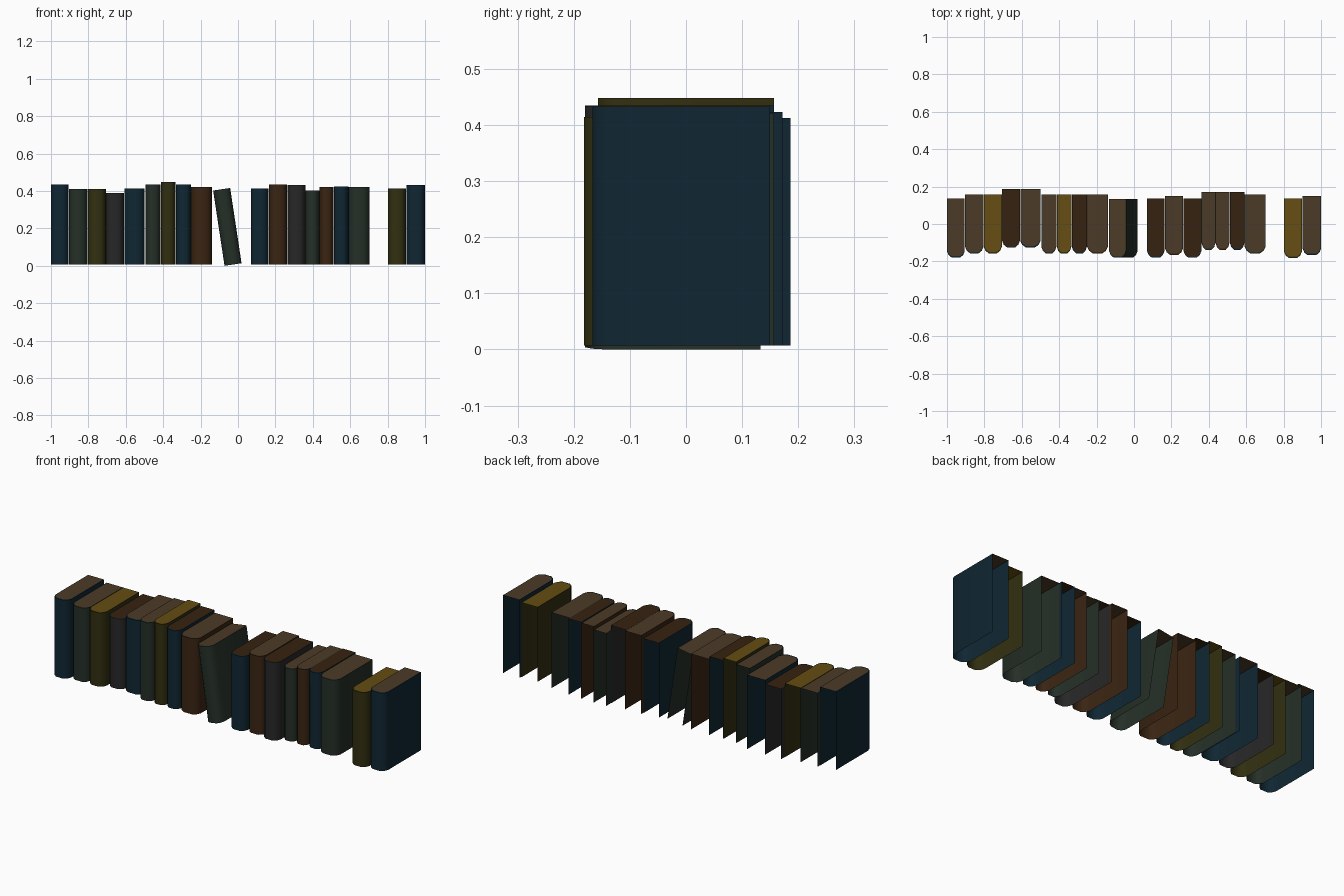
import bpy, bmesh, math

cube = bpy.data.objects.get("Cube")
if cube:
    bpy.data.objects.remove(cube, do_unlink=True)


def material(name, rgb):
    mat = bpy.data.materials.new(name)
    mat.use_nodes = True
    color = (*rgb, 1)
    mat.diffuse_color = color
    bsdf = mat.node_tree.nodes["Principled BSDF"]
    bsdf.inputs["Base Color"].default_value = color
    bsdf.inputs["Roughness"].default_value = 0.9
    return mat


MATS = {
    "blue": material("navy cover", (.005, .020, .033)),
    "green": material("green cover", (.018, .028, .020)),
    "olive": material("olive cover", (.031, .028, .005)),
    "gray": material("charcoal cover", (.020, .020, .020)),
    "brown": material("brown cover", (.042, .018, .006)),
    "tan": material("tan pages", (.072, .044, .020)),
    "gold": material("gold pages", (.133, .075, .006)),
    "dark": material("dark pages", (.036, .016, .005)),
}

# Rounded spine: (fraction of width, setback from the front)
SPINE = [(0, .035), (.09, .014), (.27, 0)]
SPINE += [(1 - u, d) for u, d in reversed(SPINE)]
BASE = .007
RIM = .004


def book(name, cover, pages, x0, x1, y0, y1, top, base=BASE):
    """Cover wrapped round the spine, open at the back and below, with a page top."""
    w = x1 - x0
    outline = [(0, y1)] + [(u * w, y0 + d) for u, d in SPINE] + [(w, y1)]
    bm = bmesh.new()
    low = [bm.verts.new((x, y, 0)) for x, y in outline]
    high = [bm.verts.new((x, y, top - base)) for x, y in outline]
    # Page block top set just inside the cover edge
    sx, sy = 1 - RIM / w, 1 - 2 * RIM / (y1 - y0)
    inner = [bm.verts.new((w / 2 + (x - w / 2) * sx, y1 + (y - y1) * sy, top - base))
             for x, y in outline]
    for i in range(len(outline) - 1):
        bm.faces.new((low[i], low[i + 1], high[i + 1], high[i]))
        bm.faces.new((high[i], high[i + 1], inner[i + 1], inner[i]))
    bm.faces.new(inner).material_index = 1
    mesh = bpy.data.meshes.new(name)
    bm.to_mesh(mesh)
    bm.free()
    mesh.materials.append(MATS[cover])
    mesh.materials.append(MATS[pages])
    obj = bpy.data.objects.new(name, mesh)
    bpy.context.collection.objects.link(obj)
    obj.location = (x0, 0, base)
    bpy.ops.object.select_all(action="DESELECT")
    obj.select_set(True)
    bpy.context.view_layer.objects.active = obj
    bpy.ops.object.shade_smooth_by_angle(angle=math.radians(50))
    return obj


# Upright books: cover, pages, left, right, front, back, top
BOOKS = [
    ("blue", "tan", -1, -.905, -.18, .135, .435),
    ("green", "tan", -.903, -.805, -.157, .157, .41),
    ("olive", "gold", -.803, -.707, -.157, .157, .41),
    ("gray", "dark", -.705, -.61, -.125, .186, .39),
    ("blue", "tan", -.608, -.50, -.125, .186, .412),
    ("green", "tan", -.495, -.415, -.157, .157, .435),
    ("olive", "gold", -.412, -.335, -.157, .157, .448),
    ("blue", "dark", -.332, -.252, -.157, .157, .435),
    ("brown", "tan", -.25, -.14, -.157, .157, .42),
    ("blue", "dark", .07, .163, -.18, .135, .414),
    ("brown", "tan", .166, .262, -.165, .15, .435),
    ("gray", "dark", .265, .36, -.18, .135, .433),
    ("green", "tan", .362, .435, -.138, .172, .403),
    ("brown", "tan", .437, .51, -.138, .172, .42),
    ("blue", "dark", .513, .59, -.138, .172, .423),
    ("green", "tan", .592, .703, -.157, .157, .42),
    ("olive", "gold", .802, .898, -.182, .135, .414),
    ("blue", "tan", .902, 1, -.167, .15, .433),
]
for n, spec in enumerate(BOOKS, 1):
    book(f"book_{n:02d}", *spec)

# Leaning book
leaner = book("leaning_book", "green", "tan", -.072, .02, -.18, .133, .407, base=0)
leaner.rotation_euler.y = math.radians(-8.6)
